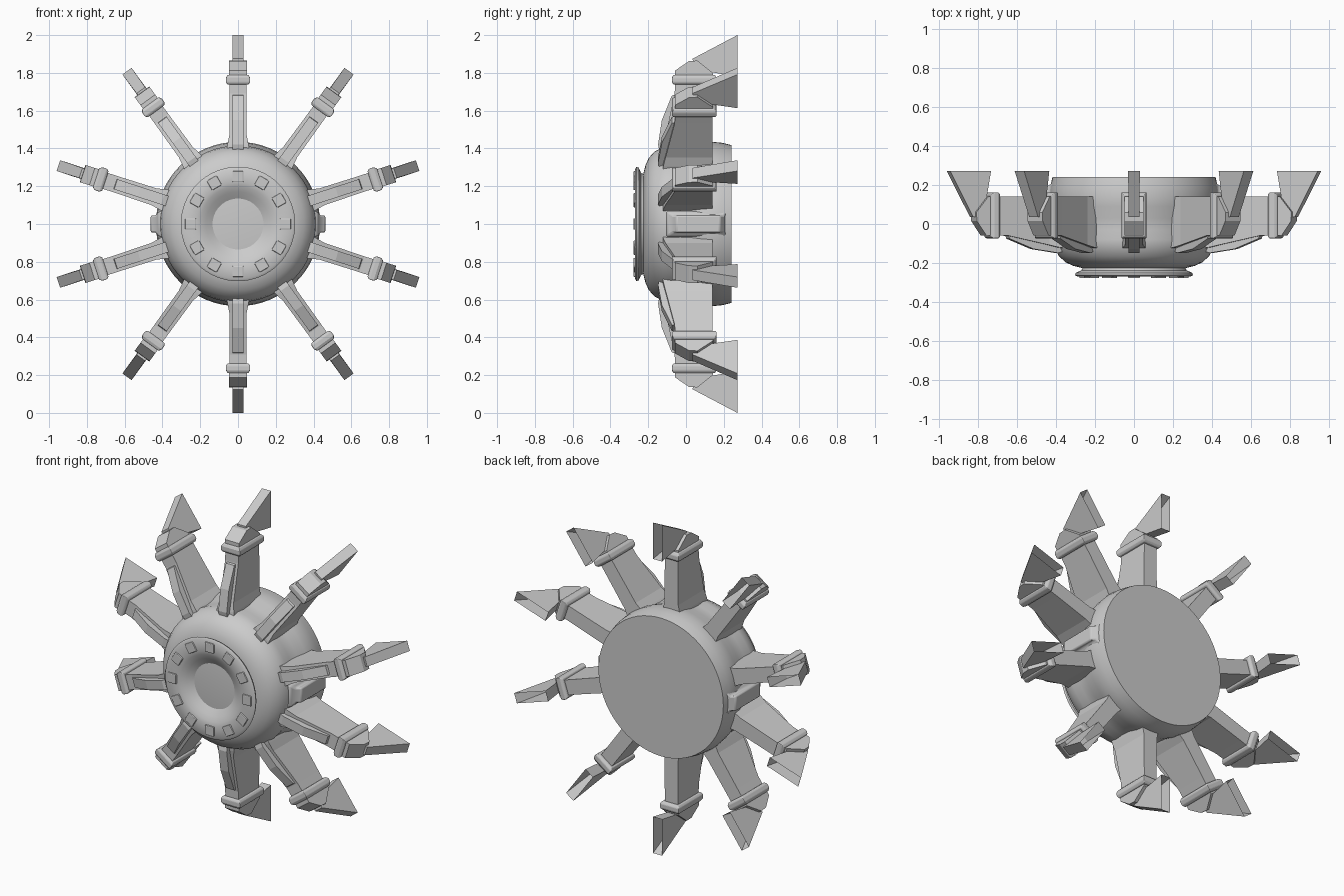
import bpy, bmesh, math
from mathutils import Matrix, Vector

if "Cube" in bpy.data.objects:
    bpy.data.objects.remove(bpy.data.objects["Cube"])

CENTRE = Vector((0, 0, 1))


def finish(name, bm, angle=0.0, smooth=None, bevel=0.0, normals=True):
    """Turn bmesh into an object rotated about the hub axis."""
    if normals:
        bmesh.ops.recalc_face_normals(bm, faces=bm.faces)
    me = bpy.data.meshes.new(name)
    bm.to_mesh(me)
    bm.free()
    ob = bpy.data.objects.new(name, me)
    bpy.context.collection.objects.link(ob)
    ob.matrix_world = Matrix.Translation(CENTRE) @ Matrix.Rotation(angle, 4, 'Y')
    if bevel:
        m = ob.modifiers.new("bevel", 'BEVEL')
        m.width, m.segments = bevel, 2
    if smooth:
        bpy.ops.object.select_all(action='DESELECT')
        ob.select_set(True)
        bpy.context.view_layer.objects.active = ob
        bpy.ops.object.shade_smooth_by_angle(angle=math.radians(smooth))
    return ob


def lathe(name, profile, steps=64):
    """Spin (radius, y) profile around the y axis."""
    bm = bmesh.new()
    vs = [bm.verts.new((r, y, 0)) for r, y in profile]
    es = [bm.edges.new(p) for p in zip(vs, vs[1:])]
    bmesh.ops.spin(bm, geom=vs + es, cent=(0, 0, 0), axis=(0, 1, 0),
                   angle=2 * math.pi, steps=steps)
    bmesh.ops.remove_doubles(bm, verts=bm.verts, dist=1e-4)
    return finish(name, bm, smooth=40)


def loft(name, sections, angle, cap_end=True, **kw):
    """Skin through lists of points of equal length."""
    bm = bmesh.new()
    rings = [[bm.verts.new(p) for p in s] for s in sections]
    n = len(rings[0])
    for a, b in zip(rings, rings[1:]):
        for i in range(n):
            j = (i + 1) % n
            bm.faces.new((a[i], a[j], b[j], b[i]))
    bm.faces.new(rings[0][::-1])
    if cap_end:
        bm.faces.new(rings[-1])
    return finish(name, bm, angle, **kw)


def rect(r, w, y0, y1):
    return [(-w, y0, r), (w, y0, r), (w, y1, r), (-w, y1, r)]


def plate(name, poly, w, angle, **kw):
    """Extrude a (radius, y) outline to both sides by w."""
    return loft(name, [[(x, y, r) for r, y in poly] for x in (-w, w)], angle, **kw)


# hub body and dished front disc
lathe("hub_body", [(0, -.225), (.27, -.225), (.31, -.215), (.35, -.197), (.385, -.165),
                   (.408, -.12), (.415, -.08), (.41, -.03), (.415, .03), (.43, .09),
                   (.435, .14), (.43, .19), (.418, .24), (0, .24)])
lathe("front_disc", [(0, -.19), (.05, -.193), (.1, -.206), (.14, -.228), (.17, -.248),
                     (.2, -.262), (.22, -.268), (.29, -.27), (.303, -.262), (.298, -.25),
                     (.27, -.238), (.26, -.215), (0, -.18)])

# ring of raised pads on the disc
for k in range(12):
    plate("disc_pad", [(.222, -.26), (.28, -.26), (.28, -.278), (.222, -.278)],
          .03, k * math.pi / 6, bevel=.005)

# side lugs on the hub
for s in (-1, 1):
    loft("side_lug", [rect(.38, .075, -.11, .22), rect(.42, .065, -.1, .21),
                      rect(.435, .045, -.07, .2), rect(.462, .045, -.05, .18)],
         s * math.pi / 2, smooth=35, bevel=.008)

# ten radial arms
for k in range(10):
    a = k * math.pi / 5
    loft("arm_beam", [rect(.34, .068, -.13, .14), rect(.42, .056, -.12, .14),
                      rect(.47, .046, -.108, .14), rect(.69, .044, -.06, .14),
                      rect(.75, .044, -.058, .14)], a)
    plate("arm_front_rib", [(.685, -.055), (.68, -.075), (.55, -.128), (.42, -.148),
                            (.38, -.14), (.38, -.1), (.5, -.08)], .028, a)
    loft("arm_collar", [rect(.738, .054, -.066, .152), rect(.75, .064, -.074, .162),
                        rect(.775, .064, -.074, .162), rect(.79, .054, -.066, .152)],
         a, bevel=.004)
    plate("arm_cap", [(.78, -.058), (.812, -.058), (.862, .015), (.865, .06),
                      (.8, .142), (.78, .142)], .048, a)
    # blade is a hollow wedge, open at the back
    loft("arm_blade", [rect(.0, .028, 0, 0)] and
         [[(-.028, .04, .82), (.028, .04, .82), (.028, .035, .875), (-.028, .035, .875)],
          [(-.03, .272, .78), (.03, .272, .78), (.03, .272, 1.0), (-.03, .272, 1.0)]],
         a, cap_end=False)
